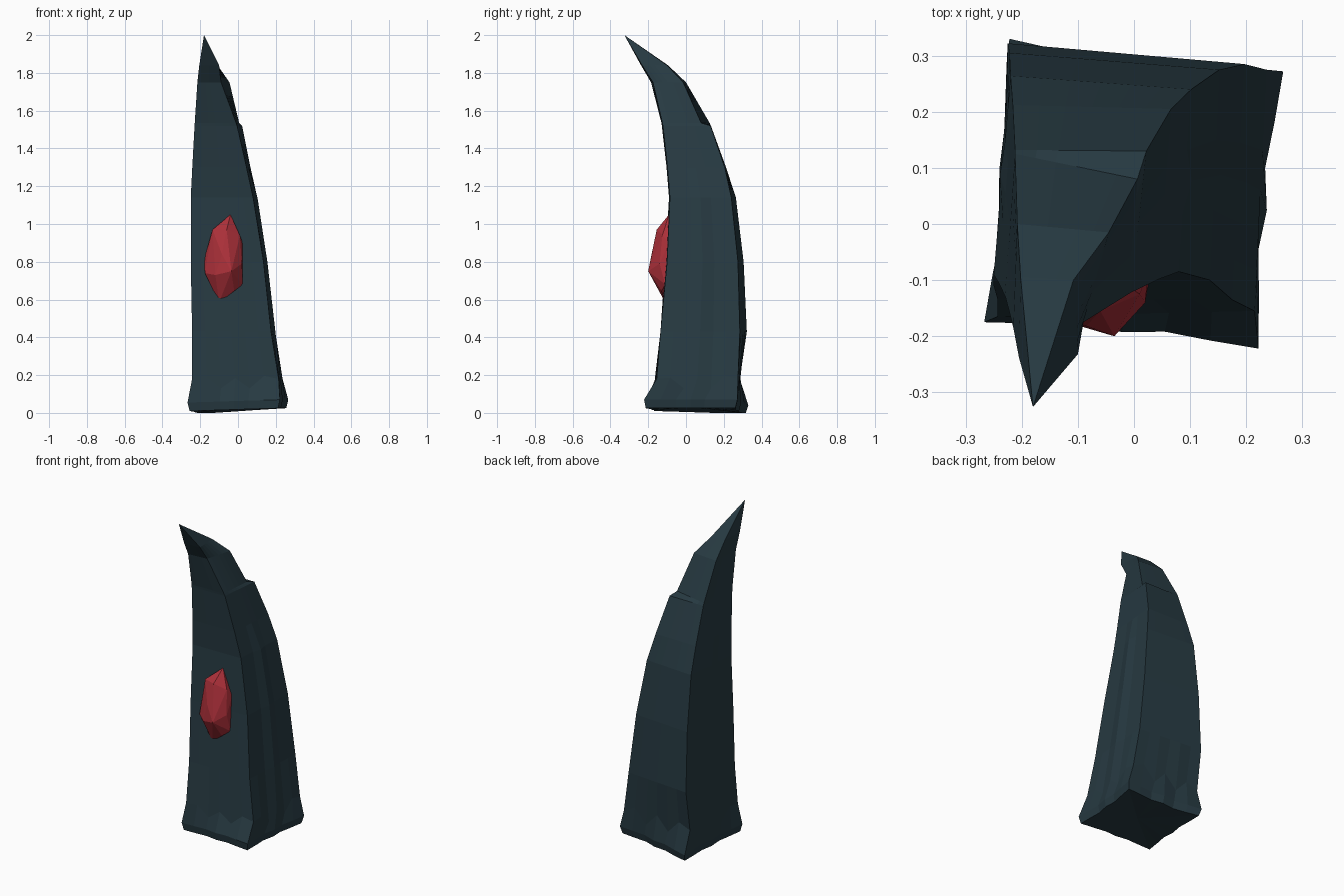
import bpy, bmesh, random
from mathutils import Vector

if "Cube" in bpy.data.objects:
    bpy.data.objects.remove(bpy.data.objects["Cube"])
random.seed(4)

def material(name, rgb):
    m = bpy.data.materials.new(name)
    m.diffuse_color = (*rgb, 1)
    m.use_nodes = True
    m.node_tree.nodes["Principled BSDF"].inputs["Base Color"].default_value = m.diffuse_color
    return m

slate = material("dark slate", (0.02, 0.042, 0.054))
red = material("crystal red", (0.42, 0.03, 0.042))

def finish(bm, name, mat):
    bmesh.ops.recalc_face_normals(bm, faces=bm.faces)
    me = bpy.data.meshes.new(name)
    bm.to_mesh(me)
    bm.free()
    me.materials.append(mat)
    ob = bpy.data.objects.new(name, me)
    bpy.context.collection.objects.link(ob)
    return ob

# Curved stone spike: corners front-left, front-right, back-right, back-left
K = 6  # segments along each side
RINGS = [
    (0.20, (-.243, -.165), (.215, -.155), (.236, .275), (-.227, .285)),
    (0.43, (-.243, -.135), (.175, -.135), (.197, .285), (-.225, .322)),
    (0.80, (-.250, -.110), (.135, -.100), (.152, .275), (-.222, .305)),
    (1.14, (-.250, -.090), (.080, -.085), (.102, .240), (-.220, .264)),
    (1.30, (-.242, -.103), (.045, -.098), (.066, .205), (-.216, .212)),
    (1.52, (-.230, -.128), (-.005, -.122), (.022, .130), (-.212, .132)),
    (1.535, (-.229, -.130), (-.010, -.125), (.006, .080), (-.212, .125)),
    (1.75, (-.215, -.185), (-.090, -.175), (-.045, -.015), (-.208, .000)),
    (1.84, (-.205, -.238), (-.100, -.232), (-.108, -.100), (-.202, -.095)),
]
BASE = [Vector(c) for c in ((-.267, -.175, .035), (.222, -.222, .05),
                            (.266, .272, .05), (-.222, .33, .02))]

def around(corners):
    return [corners[i].lerp(corners[(i + 1) % 4], j / K)
            for i in range(4) for j in range(K)]

bm = bmesh.new()
loops = []
# ragged foot
foot = around(BASE)
for i, p in enumerate(foot):
    if i % K:
        s = 0.97 if i % 2 else 0.93
        p.x *= s
        p.y *= s
loops.append([bm.verts.new((p.x * .96, p.y * .96, max(0, p.z - .025))) for p in foot])
loops.append([bm.verts.new(p + Vector((0, 0, .02))) for p in foot])
for r, (z, *cs) in enumerate(RINGS):
    pts = around([Vector((x, y, z)) for x, y in cs])
    for i, p in enumerate(pts):
        if r == 0:  # jagged teeth above the foot
            p.z += (random.uniform(-.02, .02) if i % 2 else -.07) if i % K else -.02
        elif r < 4 and i % K == K // 2 and i // K in (1, 3):
            p.x += .012 if i // K == 1 else -.004  # faint ridge on the sides
    loops.append([bm.verts.new(p) for p in pts])
n = 4 * K
for a, b in zip(loops, loops[1:]):
    for i in range(n):
        j = (i + 1) % n
        bm.faces.new((a[i], a[j], b[j], b[i]))
tip = bm.verts.new((-.18, -.326, 2.0))
bottom = bm.verts.new((0, .03, .03))
for i in range(n):
    j = (i + 1) % n
    bm.faces.new((loops[-1][i], loops[-1][j], tip))
    bm.faces.new((loops[0][j], loops[0][i], bottom))
finish(bm, "stone_spike", slate)

# Faceted crystal set in the front face
bm = bmesh.new()
for p in ((-.04, -.09, 1.05), (-.135, -.13, .97), (-.06, -.155, .97), (.01, -.125, .94),
          (.025, -.09, .90), (-.18, -.10, .81), (-.175, -.13, .74), (-.085, -.182, .84),
          (-.035, -.2, .75), (.02, -.14, .79), (.025, -.11, .68), (-.12, -.175, .73),
          (-.02, -.13, .645), (-.10, -.11, .585), (-.06, 0, .95), (-.10, 0, .70)):
    bm.verts.new(p)
bmesh.ops.convex_hull(bm, input=bm.verts)
finish(bm, "crystal", red)
